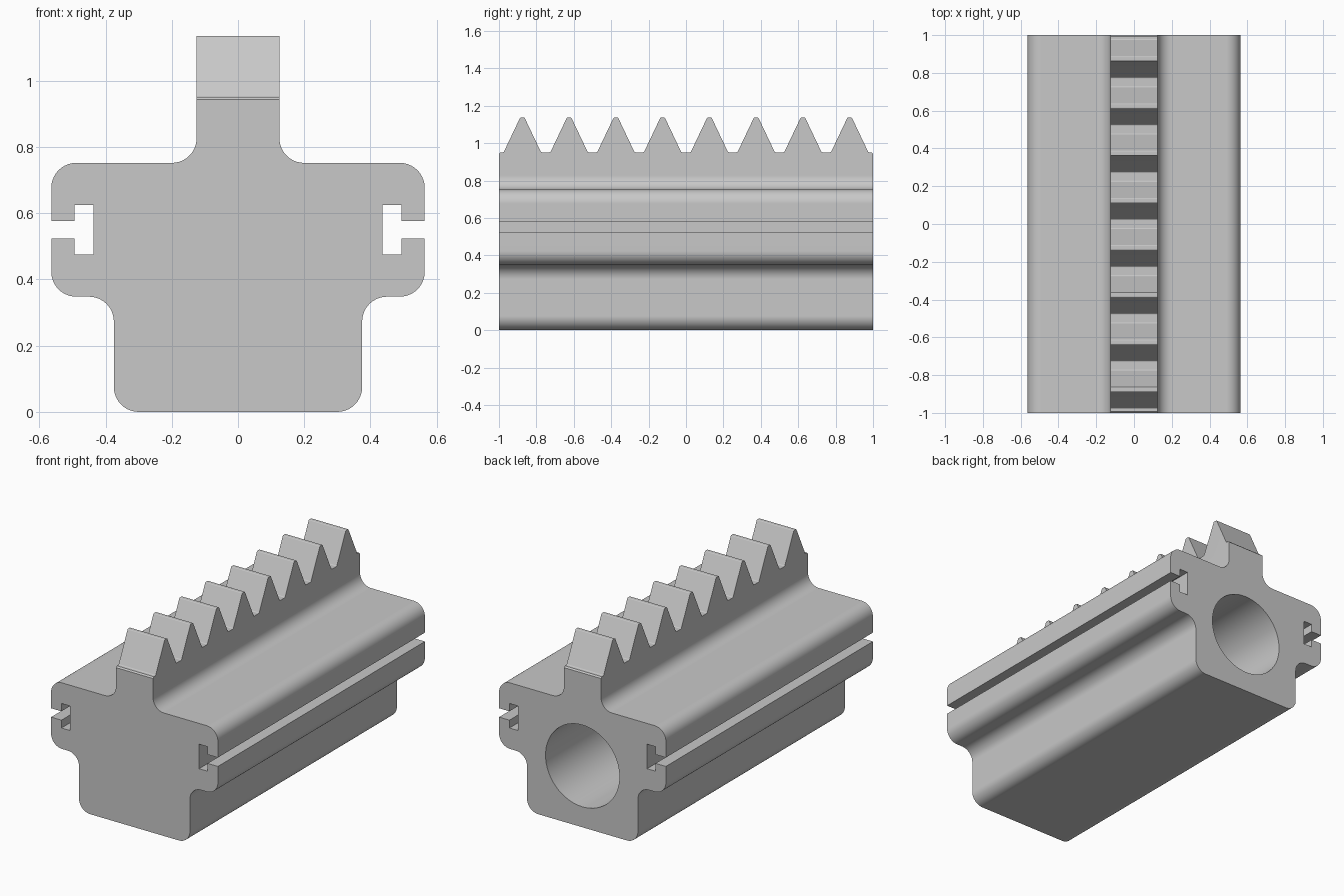
import bpy, math
from mathutils import Vector

if "Cube" in bpy.data.objects:
    bpy.data.objects.remove(bpy.data.objects["Cube"], do_unlink=True)

steel = bpy.data.materials.new("light grey metal")
steel.use_nodes = True
GREY = (0.58, 0.58, 0.58, 1)
steel.diffuse_color = GREY
steel.node_tree.nodes["Principled BSDF"].inputs["Base Color"].default_value = GREY


def fillet(corners, steps):
    """Round each (a, b, radius) corner of an open outline."""
    out = []
    for i, (a, b, r) in enumerate(corners):
        p = Vector((a, b))
        if r == 0:
            out.append(p)
            continue
        u = (Vector(corners[i - 1][:2]) - p).normalized()
        v = (Vector(corners[i + 1][:2]) - p).normalized()
        half = u.angle(v) / 2
        centre = p + (u + v).normalized() * r / math.sin(half)
        start = p + u * r / math.tan(half) - centre
        end = p + v * r / math.tan(half) - centre
        sweep = math.atan2(start.x * end.y - start.y * end.x, start.dot(end))
        for k in range(steps + 1):
            t = sweep * k / steps
            c, s = math.cos(t), math.sin(t)
            out.append(centre + Vector((c * start.x - s * start.y,
                                        s * start.x + c * start.y)))
    return out


def extrude(name, outline, place, half):
    """Prism between -half and +half; place(a, b, t) maps the outline to space."""
    n = len(outline)
    verts = [place(p.x, p.y, t) for t in (-half, half) for p in outline]
    faces = [list(range(n))[::-1], list(range(n, 2 * n))]
    faces += [[i, (i + 1) % n, n + (i + 1) % n, n + i] for i in range(n)]
    mesh = bpy.data.meshes.new(name)
    mesh.from_pydata(verts, [], faces)
    mesh.materials.append(steel)
    obj = bpy.data.objects.new(name, mesh)
    bpy.context.collection.objects.link(obj)
    bpy.context.view_layer.objects.active = obj
    bpy.ops.object.select_all(action='DESELECT')
    obj.select_set(True)
    bpy.ops.object.mode_set(mode='EDIT')
    bpy.ops.mesh.select_all(action='SELECT')
    bpy.ops.mesh.normals_make_consistent(inside=False)
    bpy.ops.object.mode_set(mode='OBJECT')
    return obj


# Body section: right half with T-slot, mirrored to the left
R = 0.075
half_section = fillet([
    (0, 0, 0), (0.375, 0, R), (0.375, 0.348, R), (0.564, 0.348, R),
    (0.564, 0.523, 0), (0.494, 0.523, 0), (0.494, 0.475, 0), (0.437, 0.475, 0),
    (0.437, 0.625, 0), (0.494, 0.625, 0), (0.494, 0.577, 0), (0.564, 0.577, 0),
    (0.564, 0.752, R), (0.125, 0.752, R), (0.125, 1.2, 0)], 10)
section = half_section + [Vector((-p.x, p.y)) for p in reversed(half_section[1:])]
body = extrude("rack_body", section, lambda a, b, t: (a, t, b), 1)

# Tooth line: everything above it is cut away
ROOT, TIP = 0.951, 1.136
line = [(-1.1, 0.843, 0), (-0.992, ROOT, 0)]
for i in range(8):
    y = -0.875 + i * 0.25
    line += [(y - 0.1, ROOT, 0.008), (y - 0.012, TIP, 0.006),
             (y + 0.012, TIP, 0.006), (y + 0.1, ROOT, 0.008)]
line += [(0.992, ROOT, 0), (1.1, 0.843, 0), (1.1, 1.4, 0), (-1.1, 1.4, 0)]
tooth_cutter = extrude("tooth_cutter", fillet(line, 4),
                       lambda a, b, t: (t, a, b), 0.2)
# Keep the cutter above the stem fillets and clear of the shoulders
tooth_cutter.hide_render = True

# Blind bore entering from the back
bpy.ops.mesh.primitive_cylinder_add(vertices=64, radius=0.25, depth=1.9,
                                    location=(0, 0.15, 0.375),
                                    rotation=(math.pi / 2, 0, 0))
bore_cutter = bpy.context.object
bore_cutter.name = "bore_cutter"
bore_cutter.data.materials.append(steel)
bore_cutter.hide_render = True

bpy.ops.object.select_all(action='DESELECT')
body.select_set(True)
bpy.context.view_layer.objects.active = body
for cutter in (tooth_cutter, bore_cutter):
    mod = body.modifiers.new(cutter.name, 'BOOLEAN')
    mod.operation = 'DIFFERENCE'
    mod.solver = 'EXACT'
    mod.object = cutter
    bpy.ops.object.modifier_apply(modifier=mod.name)
    bpy.data.objects.remove(cutter, do_unlink=True)

# Smooth fillets and bore, crisp edges elsewhere
bpy.ops.object.shade_smooth_by_angle(angle=math.radians(25))
weighted = body.modifiers.new("flat_face_normals", 'WEIGHTED_NORMAL')
weighted.keep_sharp = True
